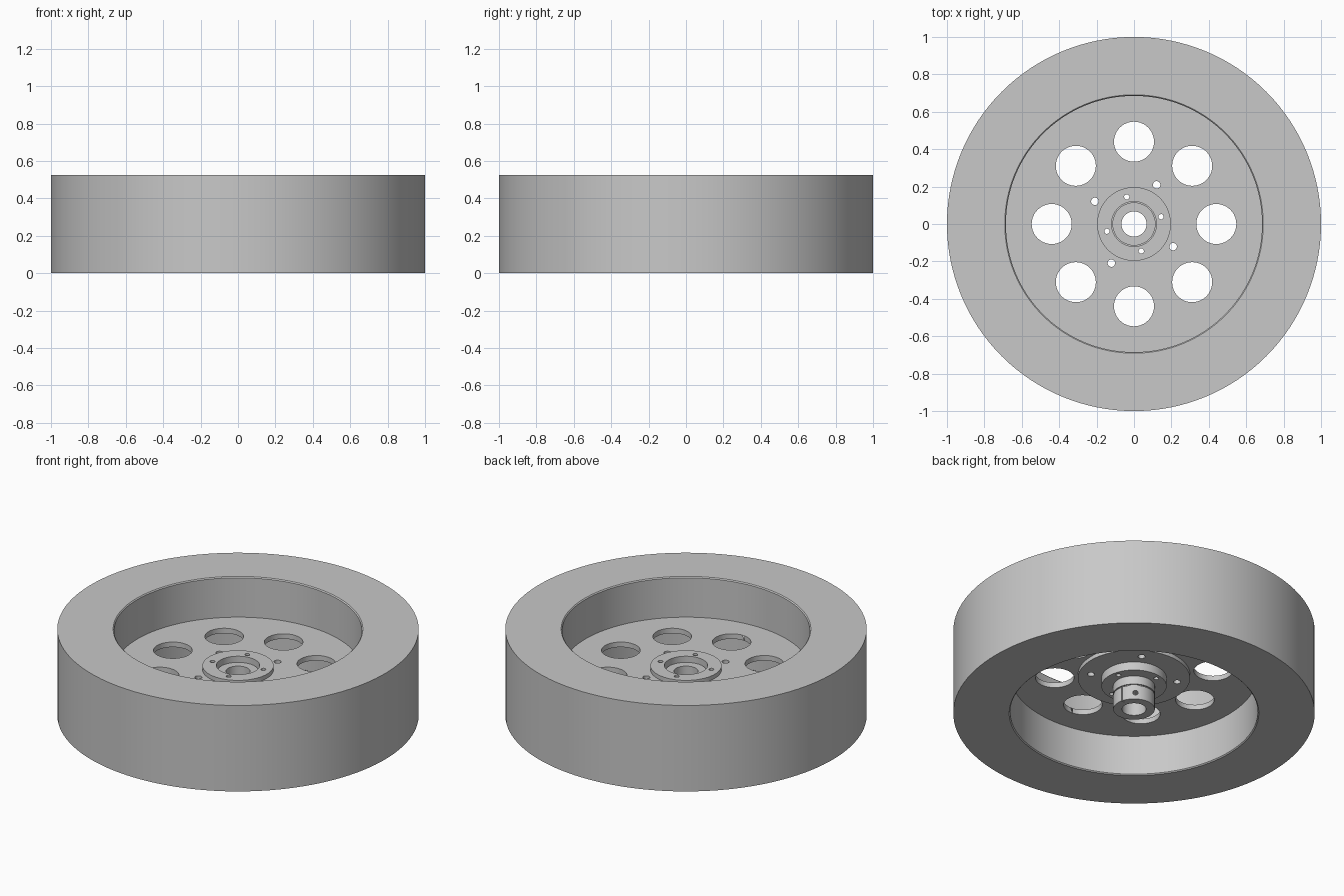
import bpy, bmesh, math
from math import cos, sin, tau, radians
from mathutils import Matrix

old = bpy.data.objects.get("Cube")
if old:
    bpy.data.objects.remove(old, do_unlink=True)

metal = bpy.data.materials.new("plain grey")
metal.use_nodes = True
GREY = (0.58, 0.58, 0.58, 1)
metal.diffuse_color = GREY
metal.node_tree.nodes["Principled BSDF"].inputs["Base Color"].default_value = GREY


def finish(name, bm):
    bmesh.ops.recalc_face_normals(bm, faces=bm.faces)
    mesh = bpy.data.meshes.new(name)
    bm.to_mesh(mesh)
    bm.free()
    mesh.materials.append(metal)
    ob = bpy.data.objects.new(name, mesh)
    bpy.context.collection.objects.link(ob)
    return ob


def lathe(name, profile, n=96):
    """Turn a closed (radius, height) profile around z."""
    bm = bmesh.new()
    rings = [[bm.verts.new((r * cos(tau * i / n), r * sin(tau * i / n), z))
              for i in range(n)] for r, z in profile]
    for a, b in zip(rings, rings[1:] + rings[:1]):
        for i in range(n):
            j = (i + 1) % n
            bm.faces.new((a[i], a[j], b[j], b[i]))
    return finish(name, bm)


def ring(name, r_in, r_out, z0, z1):
    return lathe(name, [(r_in, z0), (r_out, z0), (r_out, z1), (r_in, z1)])


def hole_cutter(name, count, start, distance, radius, segments):
    """Circle of upright cylinders used to drill holes."""
    bm = bmesh.new()
    for k in range(count):
        a = radians(start) + tau * k / count
        at = Matrix.Translation((distance * cos(a), distance * sin(a), 0.25))
        bmesh.ops.create_cone(bm, cap_ends=True, segments=segments, radius1=radius,
                              radius2=radius, depth=0.6, matrix=at)
    ob = finish(name, bm)
    ob.hide_render = True
    ob.hide_set(True)
    return ob


def drill(ob, *cutters):
    bpy.context.view_layer.objects.active = ob
    for c in cutters:
        m = ob.modifiers.new("drill", "BOOLEAN")
        m.operation, m.solver, m.object = "DIFFERENCE", "EXACT", c
        bpy.ops.object.modifier_apply(modifier=m.name)


# Wheel heights
TOP, WEB_LOW, WEB_HIGH, FLANGE_LOW = 0.525, 0.2475, 0.2785, 0.2235
C = 0.006

# Thick outer rim with softened inner corners
rim = lathe("outer_rim", [(0.685 + C, 0), (1, 0), (1, TOP), (0.685 + C, TOP),
                          (0.685, TOP - C), (0.685, C)], 128)

# Thin central web and stacked flanges
web = ring("web_disc", 0.12, 0.688, WEB_LOW, WEB_HIGH)
upper = ring("upper_flange", 0.12, 0.197, WEB_HIGH, WEB_HIGH + 0.025)
lower = ring("lower_flange", 0.12, 0.31, FLANGE_LOW, WEB_LOW)
boss = ring("hub_boss", 0.11, 0.18, 0.172, FLANGE_LOW)

# Hollow hub shaft with a shallow groove above the collar
shaft = lathe("hub_shaft", [(0.067, 0.025), (0.115, 0.025), (0.115, 0.112), (0.108, 0.112),
                            (0.108, 0.12), (0.115, 0.12), (0.115, 0.268), (0.067, 0.268)])

# Hole patterns
lightening = hole_cutter("lightening_cutter", 8, 0, 0.44, 0.107, 48)
bolts = hole_cutter("bolt_cutter", 4, 60, 0.242, 0.02, 24)
screws = hole_cutter("screw_cutter", 4, 15, 0.15, 0.014, 20)

# Sideways set screw hole and collar slit
bm = bmesh.new()
side = (Matrix.Rotation(radians(54), 4, "Z") @ Matrix.Translation((0.1, 0, 0.065))
        @ Matrix.Rotation(radians(90), 4, "Y"))
bmesh.ops.create_cone(bm, cap_ends=True, segments=20, radius1=0.015, radius2=0.015,
                      depth=0.1, matrix=side)
slit = (Matrix.Rotation(radians(15), 4, "Z") @ Matrix.Translation((0.12, 0, 0.065))
        @ Matrix.Diagonal((0.05, 0.006, 0.1, 1)))
bmesh.ops.create_cube(bm, size=1, matrix=slit)
collar_cutter = finish("collar_cutter", bm)
collar_cutter.hide_render = True
collar_cutter.hide_set(True)

drill(web, lightening, bolts, screws)
drill(upper, screws)
drill(lower, bolts, screws)
drill(boss, screws)
drill(shaft, collar_cutter)

# Smooth round walls, crisp edges
for ob in (rim, web, upper, lower, boss, shaft):
    bpy.ops.object.select_all(action="DESELECT")
    ob.select_set(True)
    bpy.context.view_layer.objects.active = ob
    bpy.ops.object.shade_smooth_by_angle(angle=radians(30))

# The cutters have done their work
for c in (lightening, bolts, screws, collar_cutter):
    bpy.data.objects.remove(c, do_unlink=True)
